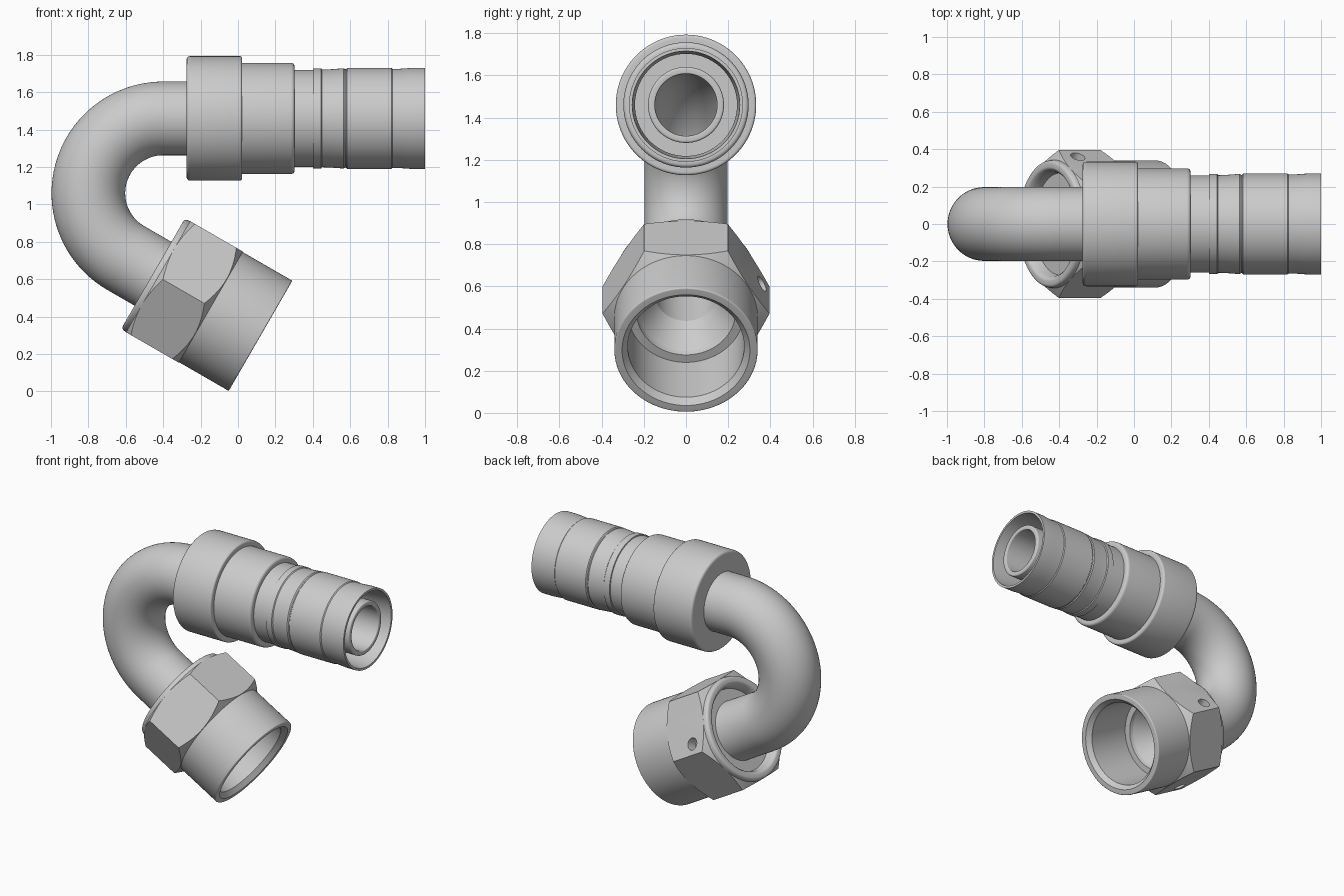
import bpy, bmesh
from math import sin, cos, pi, radians
from mathutils import Vector, Matrix

if "Cube" in bpy.data.objects:
    bpy.data.objects.remove(bpy.data.objects["Cube"])

BEND_R, TURN = 0.4, radians(150)
S1 = 1.4                      # path length where the bend starts
S2 = S1 + BEND_R * TURN       # path length where the bend ends


def path(s):
    """Point and direction on the centreline, measured from the hose end."""
    if s <= S1:
        return Vector((1 - s, 0, 1.46)), Vector((-1, 0, 0))
    a = min((s - S1) / BEND_R, TURN)
    d = Vector((-cos(a), 0, -sin(a)))
    p = Vector((-0.4 - BEND_R * sin(a), 0, 1.06 + BEND_R * cos(a)))
    return p + d * max(0, s - S2), d


def rounded(profile):
    """Round profile corners that carry a third value (fillet size)."""
    out = []
    for i, c in enumerate(profile):
        p = Vector(c[:2])
        if len(c) < 3:
            out.append(p)
            continue
        a = p + (Vector(profile[i - 1][:2]) - p).normalized() * c[2]
        b = p + (Vector(profile[(i + 1) % len(profile)][:2]) - p).normalized() * c[2]
        for k in range(6):
            t = k / 5
            out.append(a * (1 - t) ** 2 + p * 2 * t * (1 - t) + b * t * t)
    return out


def sweep(name, profile, segs=96):
    """Turn a closed (path length, radius) profile around the centreline."""
    bm = bmesh.new()
    rings = []
    for s, r in rounded(profile):
        p, d = path(s)
        n = Vector((-d.z, 0, d.x))
        rings.append([bm.verts.new(p + Vector((0, r * cos(2 * pi * k / segs), 0))
                                   + n * r * sin(2 * pi * k / segs)) for k in range(segs)])
    for i, ring in enumerate(rings):
        prev = rings[i - 1]
        for k in range(segs):
            j = (k + 1) % segs
            bm.faces.new((prev[k], prev[j], ring[j], ring[k]))
    bmesh.ops.recalc_face_normals(bm, faces=bm.faces)
    me = bpy.data.meshes.new(name)
    bm.to_mesh(me)
    bm.free()
    ob = bpy.data.objects.new(name, me)
    bpy.context.collection.objects.link(ob)
    return ob


def smooth(ob):
    bpy.ops.object.select_all(action='DESELECT')
    ob.select_set(True)
    bpy.context.view_layer.objects.active = ob
    bpy.ops.object.shade_smooth_by_angle(angle=radians(28))


def cut(ob, cutter, operation):
    m = ob.modifiers.new("cut", 'BOOLEAN')
    m.object, m.operation, m.solver = cutter, operation, 'EXACT'
    bpy.context.view_layer.objects.active = ob
    bpy.ops.object.modifier_apply(modifier=m.name)
    bpy.data.objects.remove(cutter)


# bent tube with the hose nipple at one end and a flared seat at the other
bend = [S1 + (S2 - S1) * i / 48 for i in range(49)]
tube = sweep("bent_tube",
             [(0.02, 0.147, 0.008), (0.02, 0.18, 0.012), (0.6, 0.18), (0.6, 0.197)]
             + [(s, 0.197) for s in bend]
             + [(S2 + 0.32, 0.197), (S2 + 0.45, 0.238), (S2 + 0.465, 0.238), (S2 + 0.3, 0.147)]
             + [(s, 0.147) for s in reversed(bend)])
smooth(tube)

# stepped crimp sleeve, given as x and radius
sleeve_profile = [
    (-0.275, 0.18), (-0.275, 0.333, 0.022), (0.022, 0.333, 0.015), (0.022, 0.297),
    (0.303, 0.297, 0.022), (0.303, 0.26), (0.4, 0.26), (0.402, 0.267), (0.445, 0.267),
    (0.45, 0.261), (0.456, 0.261), (0.5, 0.263), (0.565, 0.268), (0.572, 0.263),
    (0.578, 0.263), (0.584, 0.27), (0.82, 0.27), (0.826, 0.265), (0.86, 0.265),
    (0.93, 0.27), (1.0, 0.27), (1.0, 0.255), (0.82, 0.242), (0.6, 0.242), (0.6, 0.175)]
sleeve = sweep("crimp_sleeve", [(1 - c[0],) + c[1:] for c in sleeve_profile])
smooth(sleeve)

# swivel nut: turned body, trimmed to a hexagon
nut_profile = [
    (0.235, 0.19), (0.235, 0.272), (0.19, 0.28), (0.168, 0.297, 0.01), (0.168, 0.338, 0.018),
    (0.2, 0.343), (0.232, 0.4), (0.482, 0.4), (0.525, 0.34), (0.832, 0.34, 0.008),
    (0.832, 0.303), (0.8, 0.276), (0.47, 0.276), (0.47, 0.235), (0.32, 0.19)]
nut = sweep("swivel_nut", [(S2 + c[0],) + c[1:] for c in nut_profile])
hexagon = sweep("hex_cutter", [(S2 + 0.1, 0.1), (S2 + 0.1, 0.396),
                               (S2 + 0.95, 0.396), (S2 + 0.95, 0.1)], segs=6)
cut(nut, hexagon, 'INTERSECT')

# two small holes in the nut flats
centre, axis = path(S2 + 0.31)
up, side = Vector((-axis.z, 0, axis.x)), Vector((0, 1, 0))
for angle in (radians(30), radians(270)):
    normal = side * cos(angle) + up * sin(angle)
    tangent = up * cos(angle) - side * sin(angle)
    bpy.ops.mesh.primitive_cylinder_add(vertices=32, radius=0.04, depth=0.14)
    drill = bpy.context.object
    drill.matrix_world = (Matrix.Translation(centre + normal * 0.343 - tangent * 0.126)
                          @ normal.to_track_quat('Z', 'Y').to_matrix().to_4x4())
    bpy.context.view_layer.update()
    cut(nut, drill, 'DIFFERENCE')
smooth(nut)
